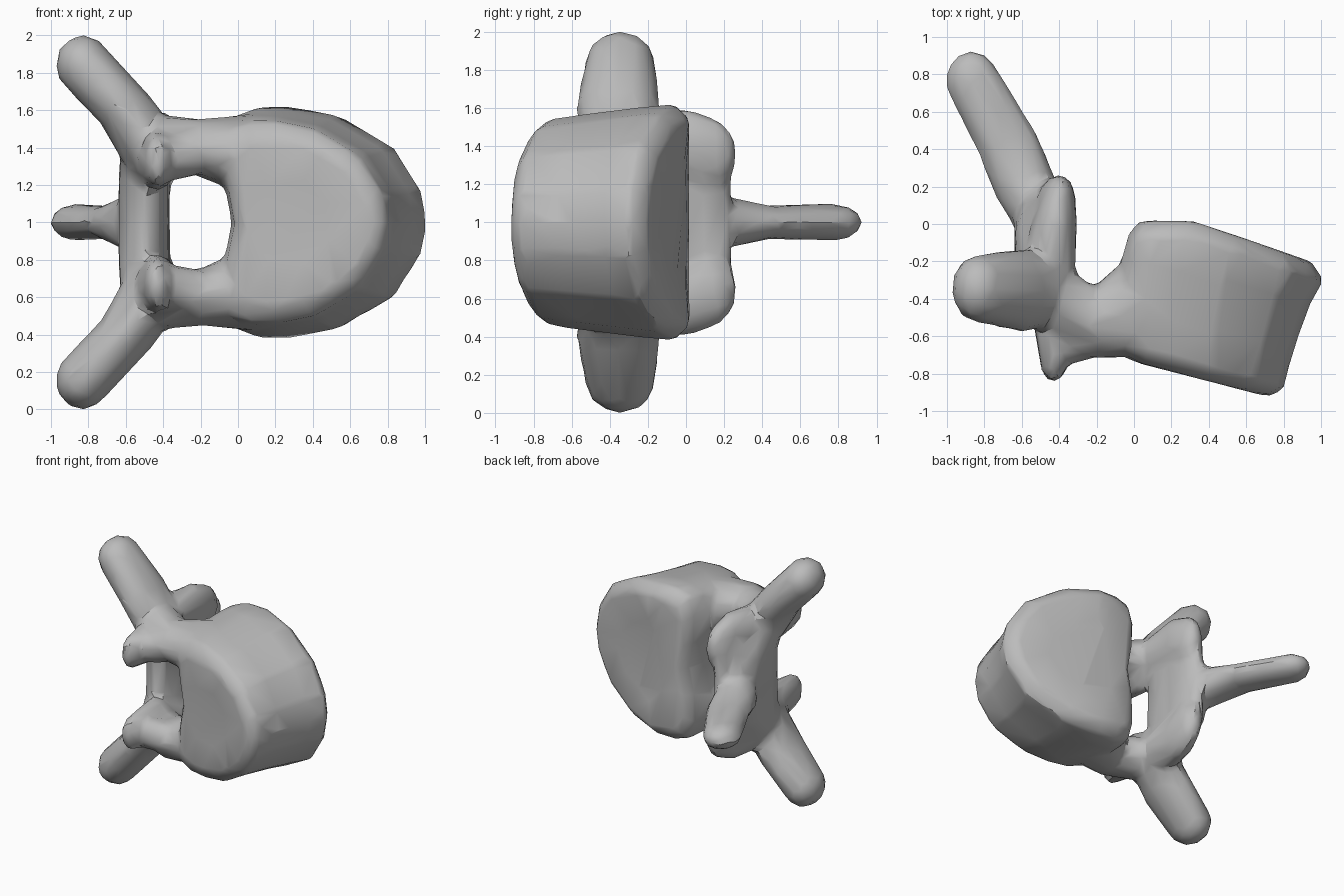
import bpy, bmesh
from mathutils import Matrix

cube = bpy.data.objects.get("Cube")
if cube:
    bpy.data.objects.remove(cube, do_unlink=True)

bone = bpy.data.materials.new("bone grey")
bone.use_nodes = True
grey = (0.5, 0.5, 0.5, 1)
bone.diffuse_color = grey
bone.node_tree.nodes["Principled BSDF"].inputs["Base Color"].default_value = grey

bm = bmesh.new()


def limb(knots):
    """Chain of convex hulls, each round a pair of ellipsoids."""
    for pair in zip(knots, knots[1:]):
        part = bmesh.new()
        for centre, radii in pair:
            place = Matrix.Translation(centre) @ Matrix.Diagonal((*radii, 1))
            bmesh.ops.create_icosphere(part, subdivisions=2, radius=1, matrix=place)
        hull = bmesh.ops.convex_hull(part, input=part.verts)
        junk = {v for v in hull["geom_interior"] + hull["geom_unused"]
                if isinstance(v, bmesh.types.BMVert)}
        bmesh.ops.delete(part, geom=list(junk), context='VERTS')
        bmesh.ops.recalc_face_normals(part, faces=part.faces)
        mesh = bpy.data.meshes.new("piece")
        part.to_mesh(mesh)
        bm.from_mesh(mesh)
        bpy.data.meshes.remove(mesh)
        part.free()


# Vertebral body: lofted rings between two tilted, slightly dished end plates
half = [(0.05, 0), (0.01, 0.35), (0, 0.7), (0.04, 0.93), (0.15, 1), (0.3, 1),
        (0.55, 0.92), (0.83, 0.65), (0.97, 0.28), (1, 0)]
outline = half + [(u, -v) for u, v in half[-2:0:-1]]
rings = []
for t, x0, x1, h in [(0.02, 0.15, 0.5, 0.22), (0, 0, 0.72, 0.44),
                     (0.08, -0.06, 0.8, 0.54), (0.35, -0.08, 0.85, 0.57),
                     (0.7, -0.07, 0.94, 0.605), (0.9, -0.03, 1.015, 0.62),
                     (1, 0.03, 0.95, 0.54), (0.98, 0.2, 0.7, 0.3)]:
    ring = []
    for u, v in outline:
        x = x0 + u * (x1 - x0)
        front = -0.74 - 0.26 * max(x, 0)
        back = 0.02 - 0.35 * max(x - 0.32, 0)
        ring.append(bm.verts.new((x, front + t * (back - front), h * v)))
    rings.append(ring)
body = [bm.faces.new(rings[0]), bm.faces.new(rings[-1])]
for a, b in zip(rings, rings[1:]):
    for i in range(len(a)):
        j = (i + 1) % len(a)
        body.append(bm.faces.new((a[i], a[j], b[j], b[i])))
bmesh.ops.recalc_face_normals(bm, faces=body)

for s in (1, -1):
    # Pedicle, flaring into the body
    limb([((0.06, -0.42, 0.36 * s), (0.17, 0.3, 0.22)),
          ((-0.2, -0.53, 0.4 * s), (0.1, 0.19, 0.155)),
          ((-0.46, -0.38, 0.43 * s), (0.14, 0.19, 0.15))])
    # Transverse process
    limb([((-0.47, -0.35, 0.4 * s), (0.17, 0.2, 0.16)),
          ((-0.6, -0.355, 0.6 * s), (0.155, 0.225, 0.145)),
          ((-0.83, -0.345, 0.845 * s), (0.15, 0.185, 0.16))])
    # Superior articular process and its shelf over the pedicle
    limb([((-0.43, -0.46, 0.34 * s), (0.12, 0.16, 0.17)),
          ((-0.43, -0.75, 0.33 * s), (0.07, 0.1, 0.14))])
    limb([((-0.42, -0.66, 0.34 * s), (0.08, 0.11, 0.13)),
          ((-0.25, -0.62, 0.36 * s), (0.08, 0.11, 0.12))])
    # Inferior articular process
    limb([((-0.46, -0.25, 0.42 * s), (0.15, 0.17, 0.15)),
          ((-0.42, 0, 0.4 * s), (0.12, 0.17, 0.2)),
          ((-0.4, 0.13, 0.36 * s), (0.09, 0.14, 0.19))])
    # Lamina, reaching forward under the canal
    limb([((-0.48, -0.32, 0.42 * s), (0.15, 0.2, 0.14)),
          ((-0.505, -0.12, 0.24 * s), (0.14, 0.29, 0.14)),
          ((-0.505, -0.09, 0), (0.14, 0.32, 0.14))])

# Sheet of bone joining the two inferior processes
limb([((-0.445, 0.02, 0.34), (0.085, 0.23, 0.12)),
      ((-0.445, 0.02, -0.34), (0.085, 0.23, 0.12))])

# Spinous process
limb([((-0.5, 0.06, 0), (0.14, 0.19, 0.2)),
      ((-0.58, 0.19, 0), (0.17, 0.16, 0.14)),
      ((-0.67, 0.42, 0), (0.17, 0.15, 0.09)),
      ((-0.865, 0.77, 0), (0.145, 0.16, 0.1))])

bmesh.ops.translate(bm, verts=bm.verts, vec=(0, 0, 1))
mesh = bpy.data.meshes.new("vertebra")
bm.to_mesh(mesh)
bm.free()
vertebra = bpy.data.objects.new("vertebra", mesh)
bpy.context.collection.objects.link(vertebra)
bpy.ops.object.select_all(action='DESELECT')
vertebra.select_set(True)
bpy.context.view_layer.objects.active = vertebra

# Fuse the parts, soften the joins, then thin to a faceted organic mesh
fuse = vertebra.modifiers.new("fuse", 'REMESH')
fuse.mode = 'VOXEL'
fuse.voxel_size = 0.025
soften = vertebra.modifiers.new("soften", 'SMOOTH')
soften.factor = 0.5
soften.iterations = 8
thin = vertebra.modifiers.new("thin", 'DECIMATE')
thin.ratio = 0.05
for name in ("fuse", "soften", "thin"):
    bpy.ops.object.modifier_apply(modifier=name)

vertebra.data.materials.clear()
vertebra.data.materials.append(bone)
bpy.ops.object.shade_smooth_by_angle(angle=0.55)
